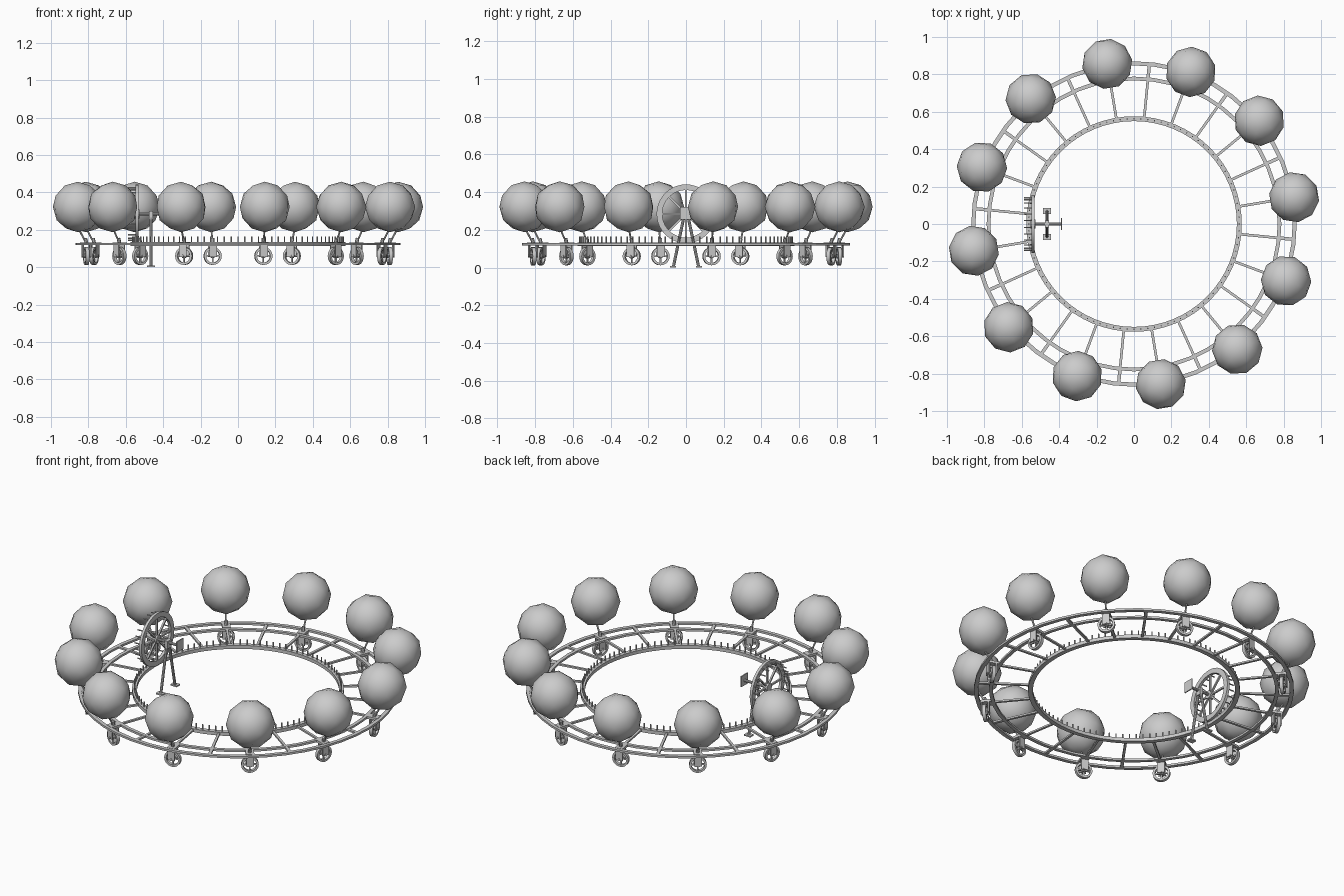
import bpy, bmesh, math
from mathutils import Vector, Matrix

if "Cube" in bpy.data.objects:
    bpy.data.objects.remove(bpy.data.objects["Cube"])

grey = bpy.data.materials.new("light grey")
grey.diffuse_color = (0.6, 0.6, 0.6, 1)
grey.use_nodes = True
grey.node_tree.nodes["Principled BSDF"].inputs["Base Color"].default_value = grey.diffuse_color


def finish(bm, name, smooth=None):
    bmesh.ops.recalc_face_normals(bm, faces=bm.faces)
    me = bpy.data.meshes.new(name)
    bm.to_mesh(me)
    bm.free()
    me.materials.append(grey)
    ob = bpy.data.objects.new(name, me)
    bpy.context.collection.objects.link(ob)
    if smooth:
        bpy.context.view_layer.objects.active = ob
        ob.select_set(True)
        bpy.ops.object.shade_smooth_by_angle(angle=math.radians(smooth))
        ob.select_set(False)
    return ob


def box(bm, c, s, m=Matrix()):
    bmesh.ops.create_cube(bm, size=1, matrix=m @ Matrix.Translation(c) @ Matrix.Diagonal((*s, 1)))


def rod(bm, a, b, r, n=6, m=Matrix()):
    a, b = m @ Vector(a), m @ Vector(b)
    d = b - a
    rot = d.to_track_quat('Z', 'Y').to_matrix().to_4x4()
    bmesh.ops.create_cone(bm, cap_ends=True, segments=n, radius1=r, radius2=r,
                          depth=d.length, matrix=Matrix.Translation((a + b) / 2) @ rot)


def ring(bm, r0, r1, z0, z1, n, m=Matrix()):
    # flat band with a rectangular cross-section
    loops = []
    for i in range(n):
        a = 2 * math.pi * i / n
        loops.append([bm.verts.new(m @ Vector((r * math.cos(a), r * math.sin(a), z)))
                      for r, z in ((r0, z0), (r1, z0), (r1, z1), (r0, z1))])
    for i in range(n):
        p, q = loops[i], loops[(i + 1) % n]
        for k in range(4):
            bm.faces.new((p[k], q[k], q[(k + 1) % 4], p[(k + 1) % 4]))


def turn(deg):
    return Matrix.Rotation(math.radians(deg), 4, 'Z')


START = 9.5
BALL_R, BALL_Z = 0.868, 0.322

# outer double track
bm = bmesh.new()
ring(bm, 0.848, 0.870, 0.118, 0.130, 48)
ring(bm, 0.768, 0.788, 0.118, 0.130, 48)
finish(bm, "outer_rails")

# inner toothed ring
bm = bmesh.new()
ring(bm, 0.550, 0.576, 0.114, 0.134, 64)
finish(bm, "inner_ring", 30)
bm = bmesh.new()
for i in range(96):
    rod(bm, (0.563, 0, 0.13), (0.563, 0, 0.164), 0.004, 6, turn(i * 3.75))
finish(bm, "inner_ring_pins")

# radial spokes between the rings
bm = bmesh.new()
for i in range(24):
    m = turn(START + 15 * i)
    box(bm, (0.675, 0, 0.124), (0.21, 0.014, 0.010), m)
    box(bm, (0.818, 0, 0.124), (0.08, 0.018, 0.010), m)
finish(bm, "spokes")

# twelve wheeled stations, each with a ball on a leaning rod
for i in range(12):
    m = turn(START + 30 * i)

    bm = bmesh.new()
    bmesh.ops.create_icosphere(bm, subdivisions=2, radius=0.135,
                               matrix=m @ Matrix.Translation((BALL_R, 0, BALL_Z)))
    finish(bm, "ball", 60)

    bm = bmesh.new()
    rod(bm, (0.820, 0, 0.125), (BALL_R, 0, BALL_Z - 0.11), 0.005, 6, m)
    rod(bm, (0.820, 0, 0.125), (0.828, 0, 0.155), 0.010, 8, m)
    finish(bm, "ball_rod")

    bm = bmesh.new()
    box(bm, (0.819, 0, 0.125), (0.065, 0.046, 0.014), m)
    for s in (-1, 1):
        box(bm, (0.822 + s * 0.020, 0, 0.088), (0.006, 0.042, 0.066), m)
    rod(bm, (0.796, 0, 0.060), (0.848, 0, 0.060), 0.007, 8, m)
    finish(bm, "wheel_fork")

    bm = bmesh.new()
    w = m @ Matrix.Translation((0.822, 0, 0.060)) @ Matrix.Rotation(math.pi / 2, 4, 'Y')
    ring(bm, 0.036, 0.048, -0.010, 0.010, 20, w)
    for k in range(2):
        box(bm, (0, 0, 0), (0.076, 0.008, 0.008), w @ turn(90 * k))
    rod(bm, (0, 0, -0.012), (0, 0, 0.012), 0.012, 10, w)
    finish(bm, "road_wheel", 30)

# upright pin wheel that meshes with the inner ring
AX, AZ = -0.54, 0.285
w = Matrix.Translation((AX, 0, AZ)) @ Matrix.Rotation(math.pi / 2, 4, 'Y')
bm = bmesh.new()
ring(bm, 0.126, 0.156, -0.008, 0.008, 40, w)
finish(bm, "pin_wheel_rim", 30)
bm = bmesh.new()
for k in range(4):
    box(bm, (0, 0, 0), (0.256, 0.010, 0.010), w @ turn(45 * k))
rod(bm, (0, 0, -0.014), (0, 0, 0.014), 0.024, 12, w)
finish(bm, "pin_wheel_spokes")
bm = bmesh.new()
for k in range(24):
    rod(bm, (0.141, 0, -0.048), (0.141, 0, 0.008), 0.004, 6, w @ turn(15 * k + 7.5))
finish(bm, "pin_wheel_pins")

# axle with square end plate
bm = bmesh.new()
rod(bm, (AX - 0.01, 0, AZ), (-0.385, 0, AZ), 0.008, 10)
box(bm, (-0.387, 0, AZ + 0.003), (0.006, 0.064, 0.064))
finish(bm, "axle_and_plate")

# A-frame stand
bm = bmesh.new()
box(bm, (-0.465, 0, AZ - 0.008), (0.022, 0.036, 0.045))
for s in (-1, 1):
    rod(bm, (-0.465, s * 0.012, AZ - 0.02), (-0.465, s * 0.067, 0.004), 0.008, 8)
    box(bm, (-0.465, s * 0.069, 0.004), (0.042, 0.032, 0.008))
finish(bm, "stand")
